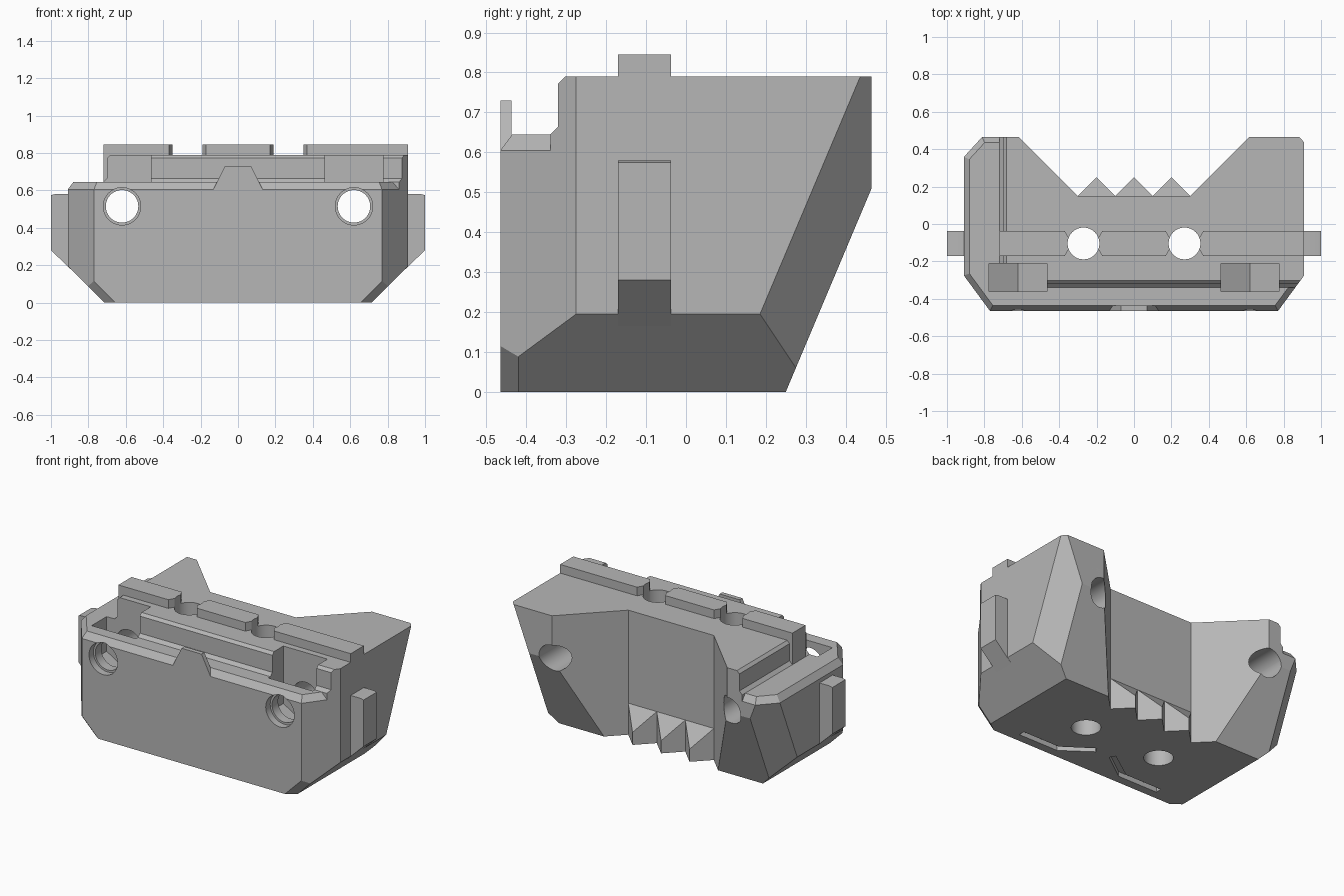
import bpy, bmesh, math
from mathutils import Vector, Matrix

cube = bpy.data.objects.get("Cube")
if cube:
    bpy.data.objects.remove(cube, do_unlink=True)

grey = bpy.data.materials.new("plain_grey")
grey.use_nodes = True
grey.diffuse_color = (0.47, 0.47, 0.47, 1)
grey.node_tree.nodes["Principled BSDF"].inputs["Base Color"].default_value = (0.47, 0.47, 0.47, 1)


def finish(name, bm):
    bmesh.ops.recalc_face_normals(bm, faces=bm.faces)
    mesh = bpy.data.meshes.new(name)
    bm.to_mesh(mesh)
    bm.free()
    mesh.materials.append(grey)
    ob = bpy.data.objects.new(name, mesh)
    bpy.context.collection.objects.link(ob)
    return ob


def convex(name, lo, hi, planes):
    """Box trimmed by planes given as (point, outward normal)."""
    bm = bmesh.new()
    lo, hi = Vector(lo), Vector(hi)
    bmesh.ops.create_cube(bm, size=1, matrix=Matrix.Translation((lo + hi) / 2) @ Matrix.Diagonal((*(hi - lo), 1)))
    for point, normal in planes:
        bmesh.ops.bisect_plane(bm, geom=bm.verts[:] + bm.edges[:] + bm.faces[:], dist=1e-5,
                               plane_co=point, plane_no=Vector(normal).normalized(), clear_outer=True)
        rim = [e for e in bm.edges if e.is_boundary]
        if rim:
            bmesh.ops.holes_fill(bm, edges=rim, sides=0)
    return finish(name, bm)


def prism(name, points, axis, lo, hi):
    """Extrude a 2D outline along y or z."""
    bm = bmesh.new()
    place = (lambda u, v, w: (u, v, w)) if axis == "z" else (lambda u, v, w: (u, w, v))
    face = bm.faces.new([bm.verts.new(place(u, v, lo)) for u, v in points])
    top = bmesh.ops.extrude_face_region(bm, geom=[face])["geom"]
    bmesh.ops.translate(bm, vec=place(0, 0, hi - lo), verts=[g for g in top if isinstance(g, bmesh.types.BMVert)])
    return finish(name, bm)


def rod(x, v, r, axis, lo, hi):
    ring = [math.tau * i / 48 for i in range(48)]
    return prism("hole_cutter", [(x + r * math.cos(a), v + r * math.sin(a)) for a in ring], axis, lo, hi)


def combine(target, tools, operation, keep=False):
    for tool in tools:
        mod = target.modifiers.new("combine", "BOOLEAN")
        mod.operation, mod.solver, mod.object = operation, "EXACT", tool
        bpy.context.view_layer.objects.active = target
        bpy.ops.object.modifier_apply(modifier=mod.name)
        if not keep:
            bpy.data.objects.remove(tool, do_unlink=True)


# Facets shared by the lower and upper body
W, D, LEAN, RIM = 0.91, 0.465, 0.4215, 0.605
facets = [((0, 0.25, 0), (0, 1, -LEAN))]
rim = [((0, -D, RIM), (0, -1)), ((0, D, RIM), (0, 1))]
for s in (-1, 1):
    facets += [((s * 0.77, -D, 0), (s * 0.19, -0.14, 0)),
               ((s * 0.715, 0, 0), (s, 0, -1)),
               ((s * 0.655, -D, 0), (s * 0.045, -0.06, -0.045)),
               ((s * W, 0.103, 0), (s * 0.147, 0.135, -0.057))]
    rim += [((s * W, 0, RIM), (s, 0)), ((s * 0.77, -D, RIM), (s * 0.805, -0.593)),
            ((s * W, 0.358, RIM), (s * 0.737, 0.676))]
rim_chamfer = [(p, (n[0] * 0.04, n[1] * 0.04, 0.03)) for p, n in rim]

# Body: lower block with chamfered ledge, raised block, sloped foot of raised block
body = convex("body", (-W, -D, 0), (W, D, 0.645), facets + rim_chamfer)
upper = convex("upper", (-0.7, -0.32, 0.5), (W, D, 0.79), facets + [
    ((0, -0.32, 0.773), (0, -1, 1)), ((-0.7, 0, 0.773), (-1, 0, 1))])
foot = convex("foot", (-0.72, -0.34, 0.55), (W, D, 0.665), facets + [
    ((0, -0.34, 0.645), (0, -1, 1)), ((-0.72, 0, 0.645), (-1, 0, 1))])
combine(body, [upper, foot], "UNION")

# Rear recess, nut pockets, bolt holes and underside grooves
cutters = [prism("recess", [(-0.3, 0.15), (0.3, 0.15), (0.8, 0.65), (-0.8, 0.65)], "z", -0.1, 1)]
for s in (-1, 1):
    x = s * 0.62
    cutters += [
        prism("pocket", [(x - 0.155, 0.9), (x - 0.155, 0.425), (x, 0.335), (x + 0.155, 0.425), (x + 0.155, 0.9)],
              "y", -0.36, -0.21),
        rod(x, 0.515, 0.087, "y", -0.6, 0.6),
        rod(x, 0.515, 0.1, "y", -0.6, -0.42),
        prism("groove", [(s * u, v) for u, v in [(0.05, -0.28), (0.23, -0.41), (0.51, -0.41),
                                                 (0.51, -0.37), (0.25, -0.37), (0.07, -0.245)]],
              "z", -0.05, 0.03)]
combine(body, cutters, "DIFFERENCE")

# Top rail in three pieces, tapered next to the vertical holes
Y0, Y1 = -0.17, -0.038
rails = []
for name, a, b, cut_a, cut_b in [("rail_right", -0.72, -0.35, 0, 0.02),
                                 ("rail_middle", -0.19, 0.19, 0.02, 0.02),
                                 ("rail_left", 0.35, W, 0.02, 0)]:
    outline = [(a + cut_a, Y0), (b - cut_b, Y0), (b, Y0 + 0.035), (b, Y1 - 0.035),
               (b - cut_b, Y1), (a + cut_a, Y1), (a, Y1 - 0.035), (a, Y0 + 0.035)]
    rails.append(prism(name, outline, "z", 0.63, 0.845))
holes = [rod(s * 0.27, -0.104, 0.085, "z", -0.1, 1) for s in (-1, 1)]
for part in [body] + rails:
    combine(part, holes, "DIFFERENCE", keep=True)
for hole in holes:
    bpy.data.objects.remove(hole, do_unlink=True)

# Side tabs
tabs = [prism(name, [(s * 0.88, 0.165), (s, 0.28), (s, 0.575), (s * 0.98, 0.58), (s * 0.88, 0.58)], "y", Y0, Y1)
        for name, s in (("side_tab_left", 1), ("side_tab_right", -1))]

# Front tab on the rim
front_tab = prism("front_tab", [(-0.135, 0.6), (0.135, 0.6), (0.07, 0.73), (-0.07, 0.73)], "y", -D, -0.437)

# Teeth at the foot of the recess
teeth = [convex(f"tooth_{i + 2}", (i * 0.2 - 0.2, 0.1, 0), (i * 0.2 + 0.2, 0.3, 0.4), [
    ((i * 0.2, 0.25, 0), (1, 1, 0)), ((i * 0.2, 0.25, 0), (-1, 1, 0)),
    ((i * 0.2, 0.25, 0.08), (0, 0.12, 0.1))]) for i in (-1, 0, 1)]

# Smooth hole walls, keep edges sharp
bpy.ops.object.select_all(action="DESELECT")
for ob in [body, front_tab] + rails + tabs + teeth:
    ob.select_set(True)
bpy.context.view_layer.objects.active = body
bpy.ops.object.shade_smooth_by_angle(angle=math.radians(20))
